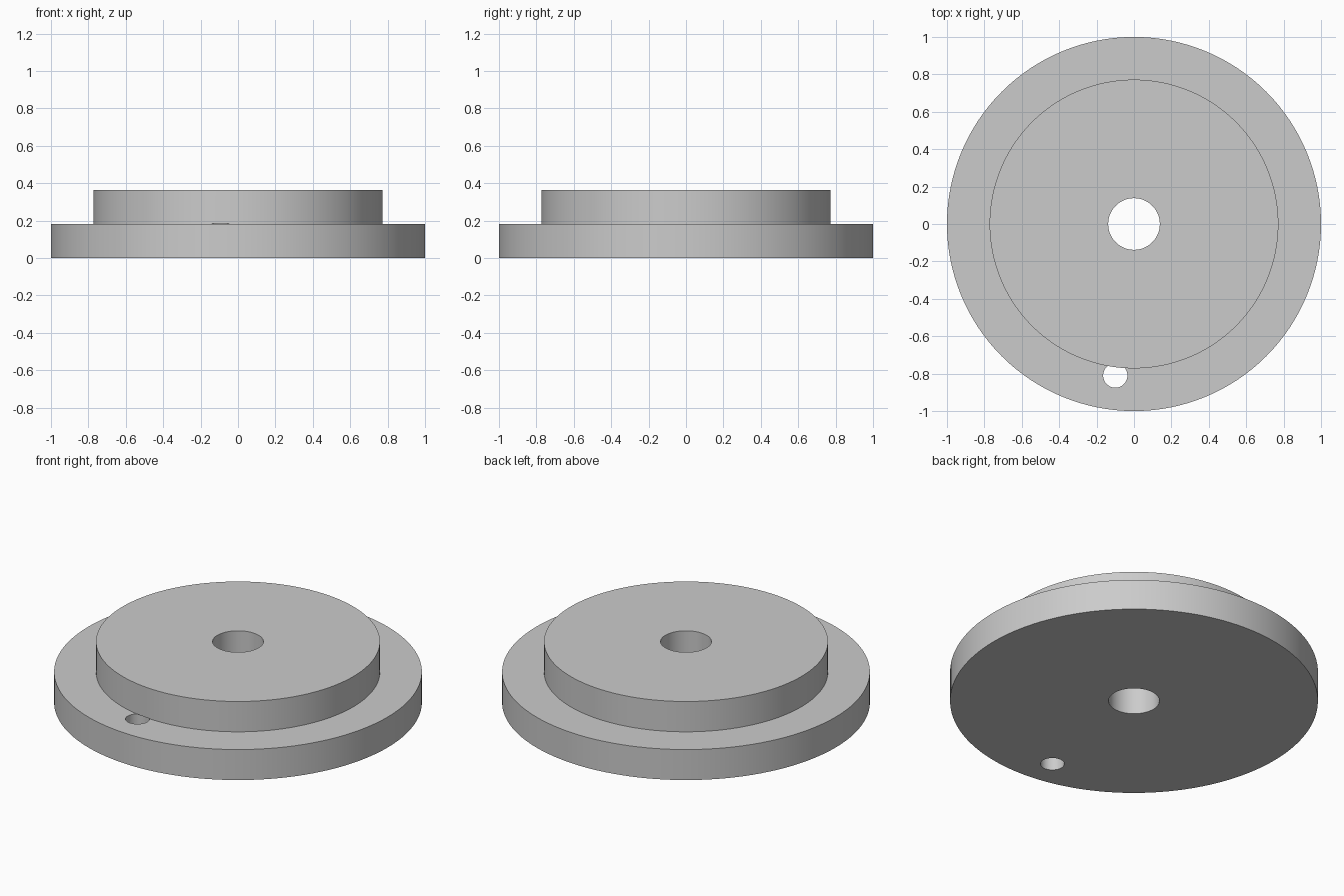
import bpy
import bmesh
import math

SEGMENTS = 128
FLANGE_TOP, HUB_TOP = 0.183, 0.365
BORE_R, HUB_R, FLANGE_R = 0.138, 0.772, 1.0

cube = bpy.data.objects.get("Cube")
if cube:
    bpy.data.objects.remove(cube, do_unlink=True)


def make_material(name, colour):
    mat = bpy.data.materials.new(name)
    mat.use_nodes = True
    mat.diffuse_color = colour
    mat.node_tree.nodes["Principled BSDF"].inputs["Base Color"].default_value = colour
    return mat


def lathe(name, profile, mat):
    """Spin a closed (radius, height) profile around the z axis."""
    bm = bmesh.new()
    verts = [bm.verts.new((r, 0, z)) for r, z in profile]
    edges = [bm.edges.new((v, verts[i - 1])) for i, v in enumerate(verts)]
    bmesh.ops.spin(bm, geom=verts + edges, axis=(0, 0, 1), cent=(0, 0, 0),
                   angle=math.tau, steps=SEGMENTS, use_merge=True)
    bmesh.ops.remove_doubles(bm, verts=bm.verts, dist=1e-5)
    bmesh.ops.recalc_face_normals(bm, faces=bm.faces)
    mesh = bpy.data.meshes.new(name)
    bm.to_mesh(mesh)
    bm.free()
    mesh.materials.append(mat)
    obj = bpy.data.objects.new(name, mesh)
    bpy.context.collection.objects.link(obj)
    return obj


grey = make_material("plain grey", (0.6, 0.6, 0.6, 1))

# Stepped disc: wide flange, raised hub and central bore
disc = lathe("flanged_disc", [
    (BORE_R, 0), (FLANGE_R, 0), (FLANGE_R, FLANGE_TOP),
    (HUB_R, FLANGE_TOP), (HUB_R, HUB_TOP), (BORE_R, HUB_TOP)], grey)

# Pin hole through the flange only, partly tucked under the hub
bottom, top = -0.1, FLANGE_TOP + 0.0005
bpy.ops.mesh.primitive_cylinder_add(
    vertices=48, radius=0.065, depth=top - bottom,
    location=(-0.1, -0.81, (top + bottom) / 2))
drill = bpy.context.object
drill.name = "pin_hole_cutter"
drill.hide_render = True
drill.data.materials.append(grey)

cut = disc.modifiers.new("pin_hole", "BOOLEAN")
cut.operation = "DIFFERENCE"
cut.solver = "EXACT"
cut.object = drill

bpy.ops.object.select_all(action="DESELECT")
disc.select_set(True)
bpy.context.view_layer.objects.active = disc
bpy.ops.object.modifier_apply(modifier=cut.name)
bpy.data.objects.remove(drill, do_unlink=True)
bpy.ops.object.shade_smooth_by_angle(angle=math.radians(30))
